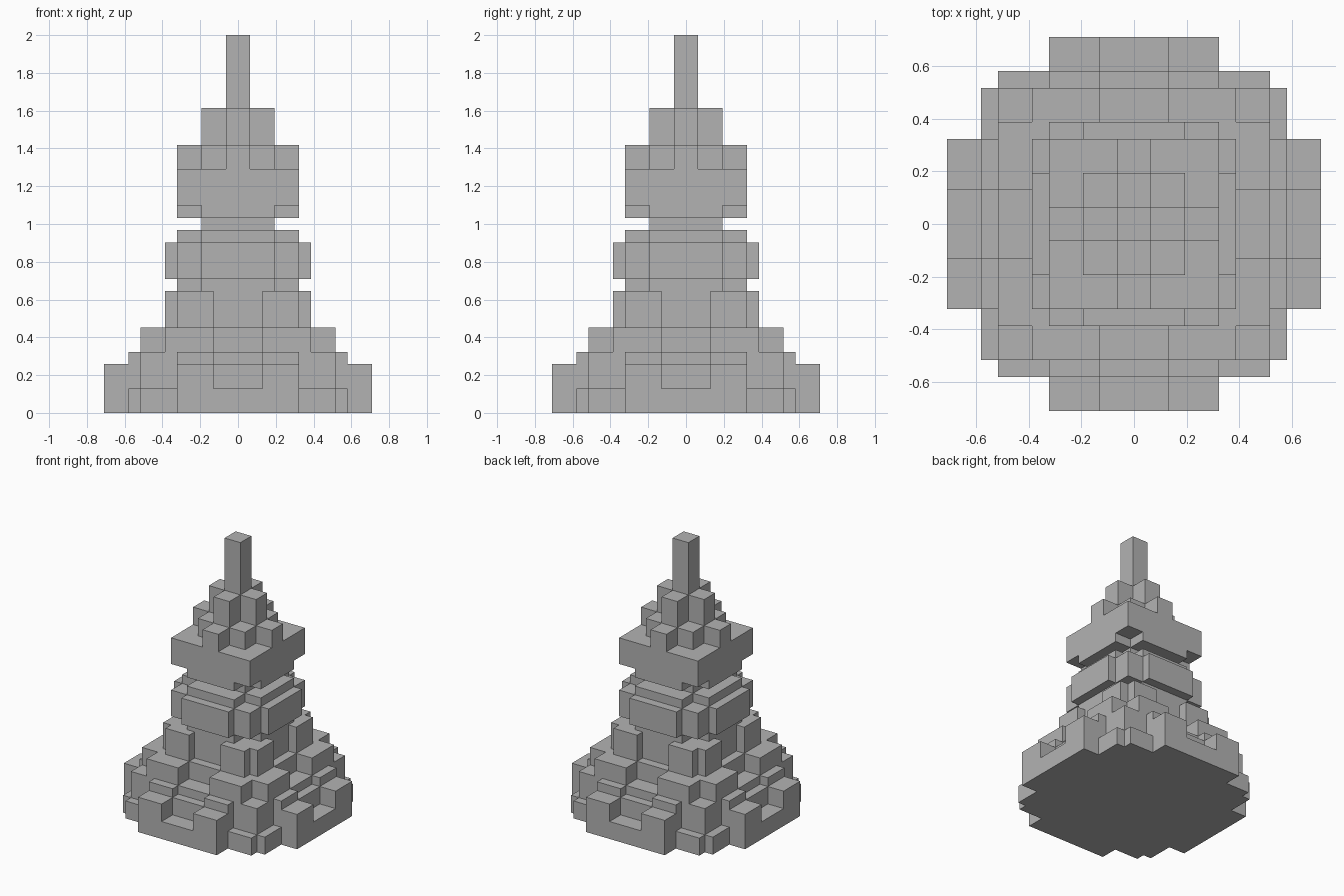
import bpy, bmesh
from mathutils import Vector

cube = bpy.data.objects.get("Cube")
if cube:
    bpy.data.objects.remove(cube, do_unlink=True)

UNIT = 2 / 31   # edge of one building block
REACH = 11      # half width of the base in blocks

stone = bpy.data.materials.new("grey_stone")
stone.use_nodes = True
grey = (0.45, 0.45, 0.45, 1)
stone.diffuse_color = grey
stone.node_tree.nodes["Principled BSDF"].inputs["Base Color"].default_value = grey

# Plans in one quarter: (x from, x to, y from, y to), repeated on all four sides
CROSS = [(0, 5, 0, 3)]
SQUARE = [(0, 5, 0, 5)]

# Each part: list of (bottom, top, plan)
PARTS = {
    "base_plinth": [
        (0, 2, [(0, 11, 0, 5), (0, 9, 0, 8)]),
        (2, 4, [(0, 8, 0, 8), (0, 9, 0, 5), (9, 11, 2, 5)]),
        (4, 5, [(0, 8, 0, 8), (8, 9, 2, 5)]),
    ],
    "lower_terrace": [(5, 7, [(0, 6, 0, 6), (6, 8, 2, 6)])],
    "upper_terrace": [(7, 10, SQUARE + [(5, 6, 2, 5)])],
    "middle_storey": [
        (10, 11, CROSS),
        (11, 14, SQUARE + [(5, 6, 0, 3)]),
        (14, 15, CROSS),
    ],
    "neck": [(15, 16, [(0, 3, 0, 3)])],
    "upper_storey": [(16, 17, CROSS), (17, 20, SQUARE)],
    "crown": [
        (20, 22, [(0, 3, 0, 3), (0, 5, 0, 1)]),
        (22, 25, [(0, 3, 0, 1)]),
    ],
    "spire": [(25, 31, [(0, 1, 0, 1)])],
}


def inside(plan, x, y):
    a, b = abs(x + 0.5), abs(y + 0.5)
    return any(x0 < p < x1 and y0 < q < y1
               for x0, x1, y0, y1 in plan for p, q in ((a, b), (b, a)))


def blocks(layers):
    span = range(-REACH, REACH)
    return {(x, y, z) for low, high, plan in layers
            for x in span for y in span if inside(plan, x, y)
            for z in range(low, high)}


cells = {name: blocks(layers) for name, layers in PARTS.items()}
filled = set().union(*cells.values())


def add_face(bm, cell, axis, side):
    """Add one outward square of a block."""
    u, v = (axis + 1) % 3, (axis + 2) % 3
    ring = [(0, 0), (1, 0), (1, 1), (0, 1)]
    if side < 0:
        ring.reverse()
    verts = []
    for du, dv in ring:
        p = Vector(cell)
        p[axis] += side > 0
        p[u] += du
        p[v] += dv
        verts.append(bm.verts.new(p * UNIT))
    bm.faces.new(verts)


# Build the outer skin of every part and merge its flat faces
for name, part in cells.items():
    bm = bmesh.new()
    for cell in sorted(part):
        for axis in range(3):
            for side in (-1, 1):
                near = list(cell)
                near[axis] += side
                if tuple(near) not in filled:
                    add_face(bm, cell, axis, side)
    bmesh.ops.remove_doubles(bm, verts=bm.verts[:], dist=UNIT / 100)
    bmesh.ops.dissolve_limit(bm, angle_limit=0.01, verts=bm.verts[:], edges=bm.edges[:])
    mesh = bpy.data.meshes.new(name)
    bm.to_mesh(mesh)
    bm.free()
    mesh.materials.append(stone)
    bpy.context.collection.objects.link(bpy.data.objects.new(name, mesh))
